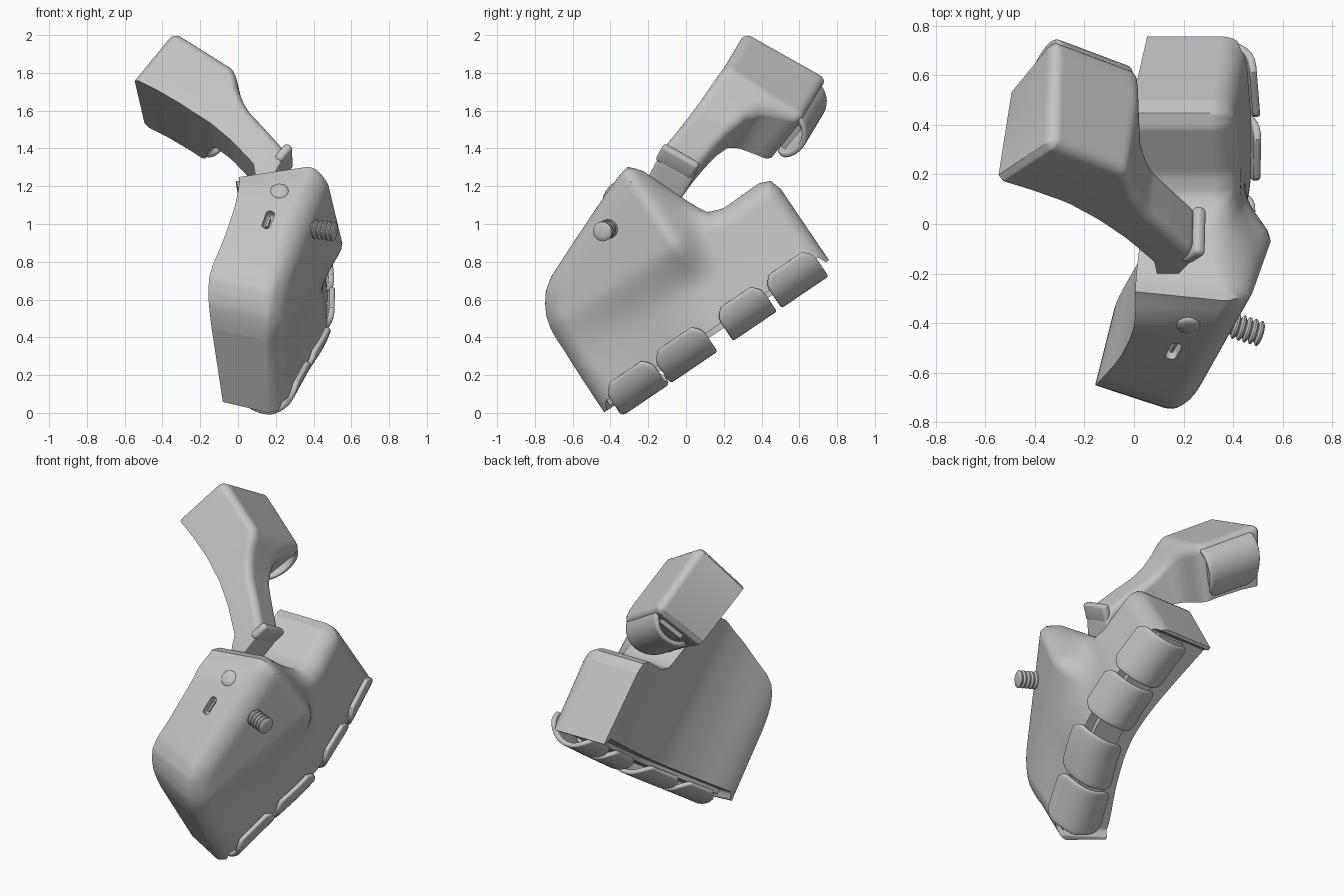
import bpy, bmesh, math
from mathutils import Vector, Matrix

if "Cube" in bpy.data.objects:
    bpy.data.objects.remove(bpy.data.objects["Cube"])

grey = bpy.data.materials.new("plain_grey")
grey.use_nodes = True
tone = (0.55, 0.55, 0.55, 1)
grey.diffuse_color = tone
grey.node_tree.nodes["Principled BSDF"].inputs["Base Color"].default_value = tone


def activate(ob):
    bpy.ops.object.select_all(action='DESELECT')
    ob.select_set(True)
    bpy.context.view_layer.objects.active = ob


def smooth(ob):
    activate(ob)
    bpy.ops.object.shade_smooth_by_angle(angle=math.radians(42))


def finish(name, bm):
    bmesh.ops.recalc_face_normals(bm, faces=bm.faces[:])
    mesh = bpy.data.meshes.new(name)
    bm.to_mesh(mesh)
    bm.free()
    ob = bpy.data.objects.new(name, mesh)
    bpy.context.collection.objects.link(ob)
    mesh.materials.append(grey)
    smooth(ob)
    return ob


def interp(points, blur=0):
    """Piecewise line through the points, corners softened by blur."""
    def f(x):
        if x <= points[0][0]:
            return points[0][1]
        for (xa, ya), (xb, yb) in zip(points, points[1:]):
            if x <= xb:
                return ya + (yb - ya) * (x - xa) / (xb - xa)
        return points[-1][1]
    return lambda x: sum(f(x + blur * k / 4) for k in range(-4, 5)) / 9


def ease(a, b, x):
    t = min(1, max(0, (x - a) / (b - a)))
    return t * t * (3 - 2 * t)


def eased_range(a, b, n):
    return [a + (b - a) * (0.5 - 0.5 * math.cos(math.pi * i / n)) for i in range(n + 1)]


def rim_distance(outline, u, v):
    best = 9
    for (ax, ay), (bx, by) in zip(outline, outline[1:]):
        dx, dy = bx - ax, by - ay
        t = min(1, max(0, ((u - ax) * dx + (v - ay) * dy) / (dx * dx + dy * dy)))
        best = min(best, math.hypot(u - ax - t * dx, v - ay - t * dy))
    return best


def shell(name, us, ts, lo, hi, inner, outer, place, r=0, outline=()):
    """Closed solid between two height fields, rounded by r along the outline."""
    bm = bmesh.new()
    top, low = [], []
    for u in us:
        a, b = lo(u), hi(u)
        top.append([])
        low.append([])
        for t in ts:
            v = a + (b - a) * t
            e = max(0, r - rim_distance(outline, u, v))
            w0 = inner(u, v)
            w1 = max(outer(u, v) - r + math.sqrt(max(0, r * r - e * e)), w0 + 0.02)
            top[-1].append(bm.verts.new(place(u, v, w1)))
            low[-1].append(bm.verts.new(place(u, v, w0)))
    n, m = len(us), len(ts)
    for i in range(n - 1):
        for j in range(m - 1):
            for g in (top, low):
                bm.faces.new((g[i][j], g[i + 1][j], g[i + 1][j + 1], g[i][j + 1]))
        for j in (0, m - 1):
            bm.faces.new((top[i][j], top[i + 1][j], low[i + 1][j], low[i][j]))
    for j in range(m - 1):
        for i in (0, n - 1):
            bm.faces.new((top[i][j], top[i][j + 1], low[i][j + 1], low[i][j]))
    return finish(name, bm)


def box(name, size, matrix, bevel):
    bm = bmesh.new()
    bmesh.ops.create_cube(bm, size=1, matrix=Matrix.Diagonal((*size, 1)))
    bmesh.ops.bevel(bm, geom=bm.edges[:], offset=bevel, segments=4, profile=0.5, affect='EDGES')
    bm.transform(matrix)
    return finish(name, bm)


def frame(x, z, origin):
    """Matrix whose z axis is z and whose x axis is near x."""
    z = Vector(z).normalized()
    x = Vector(x)
    x = (x - z * x.dot(z)).normalized()
    m = Matrix((x, z.cross(x), z)).transposed().to_4x4()
    m.translation = origin
    return m


def lathe(name, profile, matrix, n=28):
    bm = bmesh.new()
    rings = [[bm.verts.new((r * math.cos(2 * math.pi * i / n), r * math.sin(2 * math.pi * i / n), z))
              for i in range(n)] for r, z in profile]
    for a, b in zip(rings, rings[1:]):
        for i in range(n):
            bm.faces.new((a[i], a[(i + 1) % n], b[(i + 1) % n], b[i]))
    bm.faces.new(rings[0])
    bm.faces.new(rings[-1])
    bm.transform(matrix)
    return finish(name, bm)


def finger_pad(name, place, u0, u1):
    """Thin curved pad wrapping from the outer face round the rim."""
    bm = bmesh.new()
    rows = []
    mid, half = (u0 + u1) / 2, (u1 - u0) / 2
    steps = 18
    for i in range(steps + 1):
        angle = math.radians(145) * i / steps
        w, v = -0.14 + 0.16 * math.cos(angle), 0.36 - 0.17 * math.sin(angle)
        edge = min(i, steps - i)
        h = half - 0.045 * max(0, 1 - edge / 3) ** 2
        rows.append([bm.verts.new(place(mid + h * s / 4, v, w)) for s in range(-4, 5)])
    for a, b in zip(rows, rows[1:]):
        for i in range(8):
            bm.faces.new((a[i], a[i + 1], b[i + 1], b[i]))
    ob = finish(name, bm)
    solid = ob.modifiers.new("thickness", 'SOLIDIFY')
    solid.thickness, solid.offset = 0.03, 0
    rim = ob.modifiers.new("rim", 'BEVEL')
    rim.width, rim.segments, rim.angle_limit = 0.011, 3, math.radians(50)
    activate(ob)
    for mod in ("thickness", "rim"):
        bpy.ops.object.modifier_apply(modifier=mod)
    smooth(ob)


# Palm body: curved slab with a raised thumb block, its front end square to the curve
crest_points = [(-.357, .70), (-.35, .77), (-.335, .84), (-.305, .90), (-.265, .955), (-.2, 1.0), (.407, 1.24),
                (.48, 1.255), (.534, 1.19), (.649, .89), (.69, .815), (.771, .785), (1.0, .79), (1.06, .765),
                (1.08, .70)]
crest = interp(crest_points)
palm = interp([(-.24, -.085), (-.16, -.06), (-.07, -.015), (.07, .05), (.27, .12), (.42, .14),
               (.6, .13), (.8, .10), (1.08, .05)], 0.08)
plate = interp([(-.357, .25), (0, .36), (.2, .435), (.36, .475), (.7, .48), (1.08, .455)], 0.06)
lean = interp([(-.357, .42), (-.2, .35), (.1, .05), (.3, 0)])


def body_place(u, v, w):
    depth = max(0, plate(u) - w - 0.1)
    v -= 0.18 * depth * ease(0.3, 0.48, u) * (1 - ease(0.5, 0.75, u)) * ease(0.5, 1.2, v)
    u += lean(u) * depth
    return Vector((w, 0.828 * u - 0.561 * v, 0.561 * u + 0.828 * v))


def body_inner(u, v):
    return palm(u + 0.25 * lean(u)) - 0.13 * (v - 0.24)


def body_outer(u, v):
    base = plate(u) - 0.1 * (v - 0.24)
    block = 0.24 + 0.42 * (min(u, 0.45) + 0.3) - 0.2 * max(0, v - 0.78)
    return base + max(0, block - base) * ease(0.5, 0.78, v) * (1 - ease(0.44, 0.63, u))


spans = eased_range(-0.357, 1.08, 80)
rise = [math.sin(math.pi / 2 * i / 32) for i in range(33)]
body_low = interp([(-.34, .245), (-.32, .29), (1.04, .29), (1.06, .245)])
body = shell("palm_body", spans, rise, body_low, crest, body_inner, body_outer, body_place, 0.1,
             [(spans[0], -1)] + crest_points + [(spans[-1], -1)])

# Charging slot cut in the sloped front, with a tongue inside
slope_normal = (0, -0.82, 0.57)
slot = frame((0.3, 0.57, 0.82), slope_normal, (0.16, -0.51, 1.02))
cutter = box("slot_cutter", (0.115, 0.045, 0.09), slot, 0.02)
cutter.hide_render = True
cut = body.modifiers.new("slot", 'BOOLEAN')
cut.object, cut.operation, cut.solver = cutter, 'DIFFERENCE', 'EXACT'
activate(body)
bpy.ops.object.modifier_apply(modifier="slot")
bpy.data.objects.remove(cutter)
smooth(body)
box("slot_tongue", (0.07, 0.014, 0.04), slot @ Matrix.Translation((0, 0, -0.03)), 0.003)

# Round button
lathe("button", [(.05, -.02), (.05, .008), (.045, .015), (.03, .02), (.01, .022)],
      frame((1, 0, 0), slope_normal, (0.22, -0.402, 1.168)))

# Threaded mounting screw
thread = [(0.035, -0.04)]
for i in range(5):
    z = i * 0.025
    thread += [(0.038, z), (0.052, z + 0.008), (0.052, z + 0.015), (0.038, z + 0.023)]
thread.append((0.03, 0.125))
lathe("mount_screw", thread, frame((0, 0, 1), (1, -0.3, -0.14), (0.40, -0.41, 0.975)))

# Rail under the body that carries the finger pads
shell("pad_rail", eased_range(-0.31, 1.03, 40), [0, 0.5, 1], lambda u: 0.26, lambda u: 0.36,
      lambda u, v: max(plate(u) - 0.24, palm(u + 0.25 * lean(u)) + 0.09), lambda u, v: plate(u) - 0.06,
      body_place)
for i, (u0, u1) in enumerate([(-.29, .0), (.02, .32), (.42, .70), (.73, 1.03)]):
    finger_pad(f"finger_pad_{i + 1}", lambda u, v, w: body_place(u, v, plate(u) + w), u0, u1)

# Thumb arm: head block narrowing to a neck
axis_a = Vector((0.02, 0.87, -0.49)).normalized()
axis_b = Vector((0.80, -0.36, -0.47))
axis_b = (axis_b - axis_a * axis_b.dot(axis_a)).normalized()
axis_c = axis_b.cross(axis_a)
arm_origin = Vector((-0.55, 0.18, 1.77))


def arm_place(u, v, w):
    inset = max(0, 0.35 - w)
    u += 0.35 * inset * v * max(0, 1 - u / 0.4) + 0.14 * v * ease(0.12, 0.4, u) * (1 - ease(0.45, 0.75, u))
    v *= 1 - 0.3 * inset
    return arm_origin + axis_b * u + axis_a * v + axis_c * w


low_points = [(0, .025), (.025, 0), (.35, 0), (.6, -.03), (.75, -.05), (.88, -.07), (1, -.07)]
high_points = [(0, .475), (.025, .5), (.35, .5), (.38, .47), (.41, .38), (.44, .3), (.49, .25), (.6, .215),
               (.75, .19), (.9, .17), (1, .17)]
arm_in = interp([(0, 0), (.15, .015), (.3, .02), (.5, .01), (.66, -.02), (.84, -.075), (.92, -.16), (.98, -.27)])
arm_out = interp([(0, .365), (.37, .365), (.42, .335), (.48, .275), (.55, .225), (.62, .19), (.75, .15),
                  (.9, .10), (.95, .05), (.98, -.1)])
shell("thumb_arm", eased_range(0, 0.98, 84), eased_range(0, 1, 32), interp(low_points), interp(high_points),
      lambda u, v: arm_in(u), lambda u, v: arm_out(u), arm_place, 0.05, high_points[::-1] + low_points)
finger_pad("thumb_pad", lambda u, v, w: arm_place(u, 0.775 - v, 0.32 + w), 0.06, 0.36)
shell("thumb_rail", eased_range(0.06, 0.34, 6), [0, 0.5, 1], lambda u: 0.45, lambda u: 0.53,
      lambda u, v: 0.11, lambda u, v: 0.28, arm_place)

# Small clip at the foot of the neck
clip = frame(axis_a, axis_c, arm_place(0.93, 0.04, 0.07))
box("neck_clip", (0.22, 0.05, 0.11), clip, 0.02)
